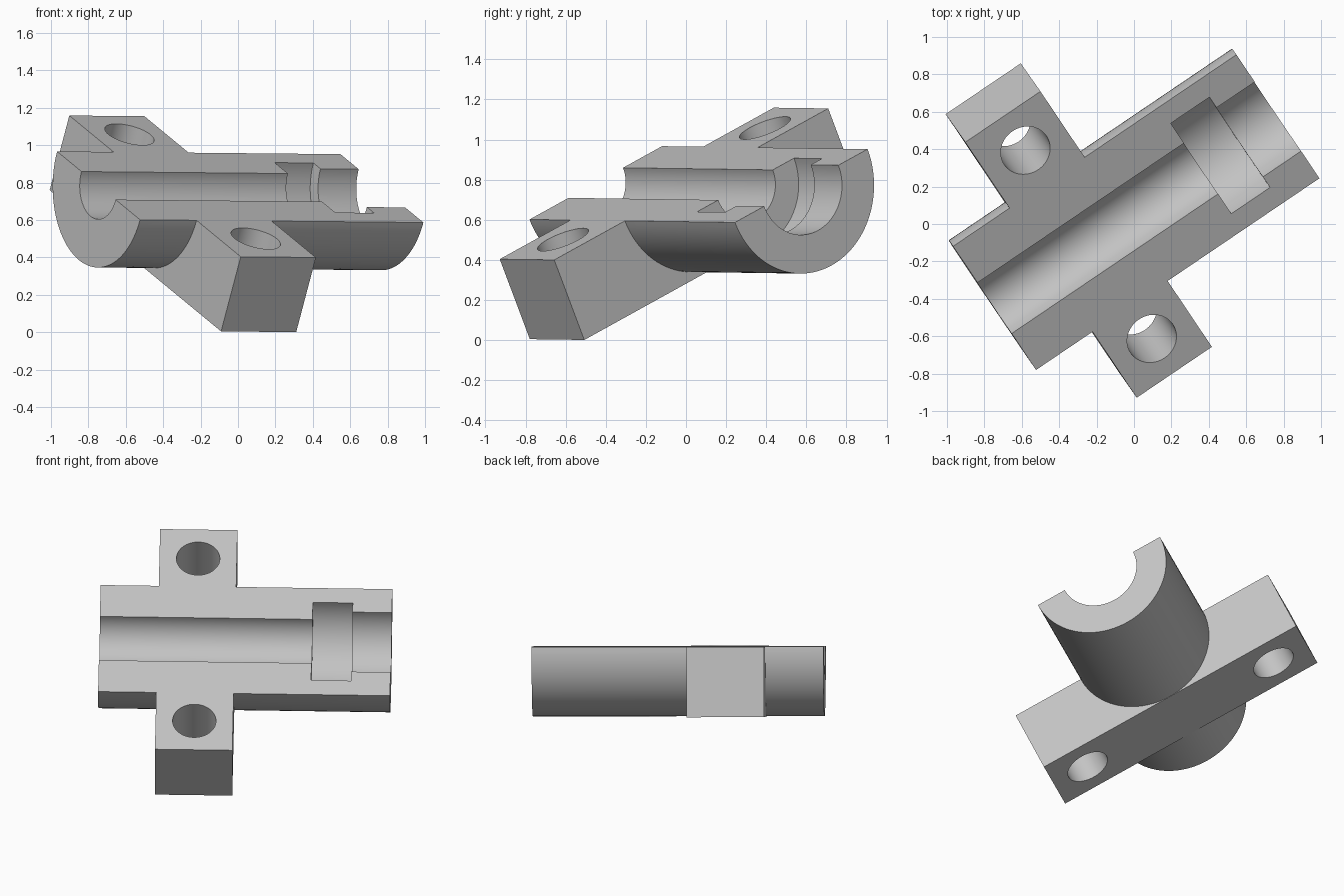
import bpy
from mathutils import Matrix, Vector

if "Cube" in bpy.data.objects:
    bpy.data.objects.remove(bpy.data.objects["Cube"], do_unlink=True)

RADIUS = 0.438
HALF_LENGTH = 0.9145
BLOCK = (-0.55, -0.065)          # cross block extent along the barrel
BLOCK_MID = sum(BLOCK) / 2


def rod(name, radius, start, end, axis="X", offset=(0, 0, 0), sides=96):
    """Cylinder from start to end along the given local axis."""
    mid = (start + end) / 2
    turn = (0, 1.570796, 0) if axis == "X" else (0, 0, 0)
    shift = Vector((mid, 0, 0)) if axis == "X" else Vector((0, 0, mid))
    bpy.ops.mesh.primitive_cylinder_add(vertices=sides, radius=radius, depth=end - start,
                                        location=shift + Vector(offset), rotation=turn)
    obj = bpy.context.object
    obj.name = name
    return obj


def box(name, low, high):
    low, high = Vector(low), Vector(high)
    bpy.ops.mesh.primitive_cube_add(size=1, location=(low + high) / 2)
    obj = bpy.context.object
    obj.name = name
    obj.scale = high - low
    return obj


def combine(target, tool, operation):
    """Apply a boolean and discard the tool."""
    tool.hide_render = True
    mod = target.modifiers.new(operation.lower(), "BOOLEAN")
    mod.operation, mod.solver, mod.object = operation, "EXACT", tool
    bpy.context.view_layer.objects.active = target
    bpy.ops.object.modifier_apply(modifier=mod.name)
    bpy.data.objects.remove(tool, do_unlink=True)


# Barrel with the cross block that carries the bolt holes
body = rod("bearing_half", RADIUS, -HALF_LENGTH, HALF_LENGTH)
bpy.ops.object.transform_apply(location=True, rotation=True, scale=True)
combine(body, box("cross_block", (BLOCK[0], -0.905, -RADIUS - 0.001),
                  (BLOCK[1], 0.905, 0.2)), "UNION")

# Split plane
combine(body, box("upper_half", (-2, -2, 0), (2, 2, 2)), "DIFFERENCE")

# Narrow bore, wide bore and the ring groove between them
for name, radius, start, end in (("narrow_bore", 0.18, -1.2, 0.6),
                                 ("wide_bore", 0.245, 0.55, 1.2),
                                 ("ring_groove", 0.32, 0.418, 0.668)):
    combine(body, rod(name, radius, start, end), "DIFFERENCE")

# Bolt holes
for side in (-1, 1):
    hole = rod("bolt_hole", 0.136, -1, 1, "Z", (BLOCK_MID, side * 0.667, 0), 64)
    combine(body, hole, "DIFFERENCE")

# Plain grey finish
grey = bpy.data.materials.new("plain grey")
grey.use_nodes = True
colour = (0.55, 0.55, 0.55, 1)
grey.diffuse_color = colour
grey.node_tree.nodes["Principled BSDF"].inputs["Base Color"].default_value = colour
body.data.materials.clear()
body.data.materials.append(grey)
for face in body.data.polygons:
    face.material_index = 0

# Tilted resting pose
along = Vector((0.828, 0.560, -0.008)).normalized()
up = along.cross(Vector((-0.508, 0.753, 0.417))).normalized()
across = up.cross(along)
pose = Matrix((along, across, up)).transposed().to_4x4()
pose.translation = (0.012, 0.0625, 0.777)
body.matrix_world = pose

bpy.ops.object.select_all(action="DESELECT")
body.select_set(True)
bpy.context.view_layer.objects.active = body
bpy.ops.object.shade_smooth_by_angle(angle=0.5)
